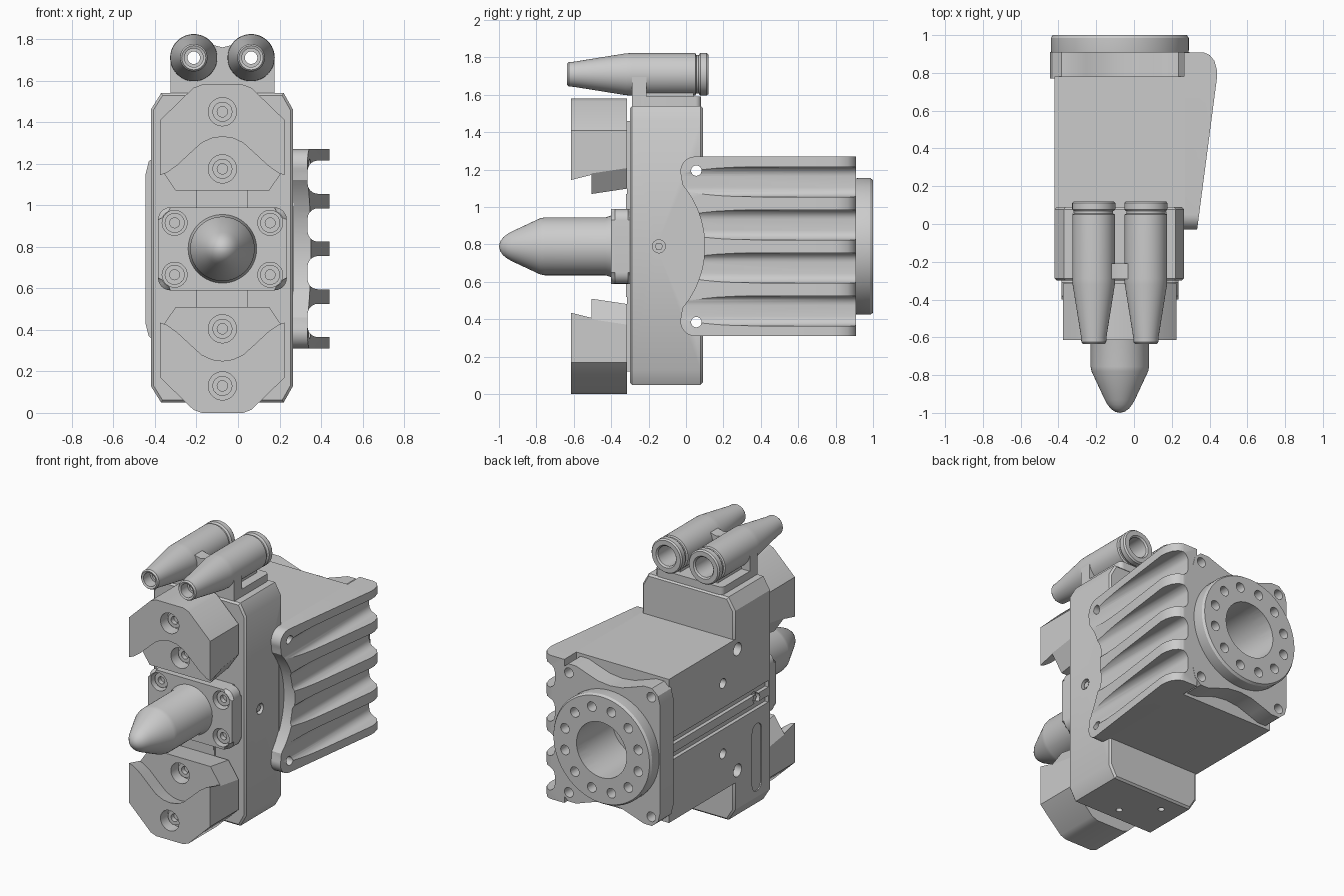
import bpy, bmesh, math

if "Cube" in bpy.data.objects:
    bpy.data.objects.remove(bpy.data.objects["Cube"])

CX, CZ = -0.075, 0.79          # axis of the gripper


def finish(name, bm):
    bmesh.ops.recalc_face_normals(bm, faces=bm.faces)
    me = bpy.data.meshes.new(name)
    bm.to_mesh(me)
    bm.free()
    ob = bpy.data.objects.new(name, me)
    bpy.context.collection.objects.link(ob)
    return ob


def prism(name, pts, axis, a, b, bevel=0.0):
    """Extrude a 2D outline along an axis from a to b."""
    place = {'x': lambda p, t: (t, p[0], p[1]),
             'y': lambda p, t: (p[0], t, p[1]),
             'z': lambda p, t: (p[0], p[1], t)}[axis]
    bm = bmesh.new()
    lo = [bm.verts.new(place(p, a)) for p in pts]
    hi = [bm.verts.new(place(p, b)) for p in pts]
    caps = [bm.faces.new(lo), bm.faces.new(hi)]
    n = len(pts)
    for i in range(n):
        j = (i + 1) % n
        bm.faces.new((lo[i], lo[j], hi[j], hi[i]))
    if bevel:
        edges = [e for f in caps for e in f.edges]
        bmesh.ops.bevel(bm, geom=edges, offset=bevel, segments=1, affect='EDGES')
    return finish(name, bm)


def arc(cx, cy, r, a0, a1, n):
    return [(cx + r * math.cos(math.radians(a0 + (a1 - a0) * i / n)),
             cy + r * math.sin(math.radians(a0 + (a1 - a0) * i / n))) for i in range(n + 1)]


def circle(cx, cy, r, n=32):
    return arc(cx, cy, r, 0, 360, n)[:-1]


def rect(x0, x1, y0, y1, r=0.0, n=6):
    if not r:
        return [(x0, y0), (x1, y0), (x1, y1), (x0, y1)]
    return (arc(x1 - r, y1 - r, r, 0, 90, n) + arc(x0 + r, y1 - r, r, 90, 180, n)
            + arc(x0 + r, y0 + r, r, 180, 270, n) + arc(x1 - r, y0 + r, r, 270, 360, n))


def lathe(name, prof, cx, cz, n=48, closed=False):
    """Revolve (radius, y) points about a y-parallel axis."""
    bm = bmesh.new()
    rings = [[bm.verts.new((cx + r * math.cos(2 * math.pi * k / n), y,
                            cz + r * math.sin(2 * math.pi * k / n))) for k in range(n)]
             for r, y in prof]
    for i in range(len(prof) - (0 if closed else 1)):
        p, q = rings[i], rings[(i + 1) % len(prof)]
        for k in range(n):
            m = (k + 1) % n
            bm.faces.new((p[k], p[m], q[m], q[k]))
    bmesh.ops.remove_doubles(bm, verts=bm.verts, dist=1e-5)
    return finish(name, bm)


def boolean(target, tool, op='DIFFERENCE'):
    mod = target.modifiers.new('bool', 'BOOLEAN')
    mod.operation, mod.solver, mod.object = op, 'EXACT', tool
    bpy.context.view_layer.objects.active = target
    bpy.ops.object.modifier_apply(modifier=mod.name)
    bpy.data.objects.remove(tool)


def cut(target, pts, axis, a, b):
    boolean(target, prism('cutter', pts, axis, a, b))


# Main body, with the motor-like housing behind it
body = prism('gripper_body', [(-.42, .13), (-.37, .05), (.22, .05), (.265, .13), (.265, 1.46),
                              (.22, 1.54), (-.37, 1.54), (-.42, 1.46)], 'y', -.3, .09, .012)
boolean(body, prism('housing', rect(-.42, .27, .31, 1.27), 'y', .05, .78), 'UNION')
for s in (-1, 1):
    cut(body, circle(.055, CZ + s * .405, .028), 'x', -.6, .6)            # cross holes
    cut(body, circle(.055, CZ + s * .405, .042), 'x', -.6, -.37)
    cut(body, circle(.21, CZ + s * .235, .032), 'x', -.6, -.35)           # ports
    z = CZ + s * .05
    cut(body, rect(-.27, .9, z - .022, z + .022), 'x', -.6, -.395)        # sensor grooves
    cut(body, circle(-.145, CZ, .035, 24), 'x', s * .6 + CX, s * .315 + CX)
cut(body, rect(-.2, -.1, .17, .62, .049), 'x', -.6, -.412)                # label recess
for x, y in ((-.05, -.2), (-.24, -.03)):
    cut(body, circle(x, y, .02, 20), 'z', -.1, .12)
for s in (-1, 1):
    prism('side_plug', circle(-.145, CZ, .022, 6), 'x', CX + s * .30, CX + s * .33)

# Rear flange with scooped top and bottom edges
q = [(.37, .36), (.355, .42), (.31, .46), (.25, .46), (.18, .435), (.09, .405)]
half = q + [(0, .395)] + [(-x, z) for x, z in reversed(q)]
outline = half + [(-x, -z) for x, z in half]
flange = prism('rear_flange', [(CX + x, CZ + z) for x, z in outline], 'y', .77, .91)
for sx in (-1, 1):
    for sz in (-1, 1):
        cut(flange, circle(CX + sx * .305, CZ + sz * .4, .032), 'y', .82, 1.1)

# Output disc with bolt circle and centre bore
disc = lathe('output_disc', [(0, .89), (.36, .89), (.365, .92), (.365, .985), (.355, 1.0), (0, 1.0)],
             CX, CZ, 72)
for k in range(12):
    a = math.radians(15 + 30 * k)
    cut(disc, circle(CX + .28 * math.cos(a), CZ + .28 * math.sin(a), .032, 20), 'y', .93, 1.1)
for part in (disc, flange, body):
    cut(part, circle(CX, CZ, .185, 48), 'y', .62, 1.1)

# Finned cooling plate: side outline crossed with a tapering plan outline
lobe = arc(.05, 1.19, .08, 90, 200, 10)
side = ([(.91, 1.27)] + lobe + arc(-.414, CZ, .514, 40, -40, 24)
        + [(y, 2 * CZ - z) for y, z in reversed(lobe)] + [(.91, .31)])
fins = prism('cooling_fins', side, 'x', .2, .6)
plan = [(.265, -.1), (.325, -.1), (.44, .78), (.438, .82), (.425, .865), (.4, .895), (.37, .908),
        (.265, .908)]
boolean(fins, prism('plan', plan, 'z', .1, 1.5), 'INTERSECT')
for dz in (-.345, -.115, .115, .345):
    cut(fins, rect(.335, .7, CZ + dz - .08, CZ + dz + .08, .05), 'y', -.3, 1.2)
for s in (-1, 1):
    cut(fins, circle(.055, CZ + s * .405, .028), 'x', .1, .6)

# Slide rail behind the jaws
prism('slide_rail', rect(-.2, .045, .12, 1.46), 'y', -.315, -.28)
prism('slide_rail_cover', rect(-.195, .042, .52, 1.07), 'y', -.32, -.29)

# Upper and lower jaws, mirrored about the axis
crown = [(-.3, .62), (-.14, .775), (-.1, .79), (.1, .79), (.14, .775), (.3, .62)]
wave = [(.3, .355), (.27, .365), (.22, .40), (.15, .465), (.1, .51), (.05, .533)]
wave = wave + [(0, .54)] + [(-x, z) for x, z in reversed(wave)]
step = [(.3, .39), (.225, .28), (-.225, .28), (-.3, .39)]


def layer(lower, a, b, slope, s):
    ob = prism('jaw', [(CX + x, CZ + s * z) for x, z in crown + lower], 'y', a, b)
    for v in ob.data.vertices:                       # slanted gripping edge
        if abs(v.co.z - CZ) < .57:
            v.co.z += s * slope * (v.co.y - a)
    return ob


for s, name in ((1, 'upper_jaw'), (-1, 'lower_jaw')):
    jaw = layer(wave, -.615, -.505, .25, s)
    boolean(jaw, layer(step, -.505, -.315, .15, s), 'UNION')
    jaw.name = name
    for dz, face in ((.66, -.615), (.385, -.505)):
        z = CZ + s * dz
        cut(jaw, circle(CX, z, .068), 'y', face - .3, face + .08)
        lathe('jaw_screw', [(0, face + .1), (.048, face + .1), (.048, face + .05), (.025, face + .05),
                            (.025, face + .09), (0, face + .09)], CX, z, 24)

# Centre plate with four screws
plate = prism('centre_plate', rect(CX - .31, CX + .31, CZ - .2, CZ + .2, .06), 'y', -.40, -.29, .02)
for sx in (-1, 1):
    for sz in (-1, 1):
        x, z = CX + sx * .23, CZ + sz * .125
        cut(plate, circle(x, z, .06), 'y', -.6, -.34)
        lathe('plate_screw', [(0, -.33), (.048, -.33), (.048, -.375), (.024, -.375),
                              (.024, -.345), (0, -.345)], x, z, 24)

# Locating pin with rounded nose
lathe('locating_pin', [(0, -.35), (.165, -.35), (.165, -.40), (.155, -.43), (.155, -.755),
                       (.15, -.78), (.08, -.93), (.066, -.955), (.048, -.978), (.025, -.994), (0, -1.0)],
      CX, CZ, 64)

# Twin hose fittings on a saddle
tube = [(.045, -.63), (.058, -.635), (.066, -.625), (.067, -.6), (.112, -.32), (.113, -.29), (.113, .05),
        (.103, .055), (.103, .068), (.108, .07), (.114, .078), (.114, .11), (.106, .12), (.075, .12),
        (.066, .11), (.066, -.1), (.03, -.1), (.03, -.56), (.045, -.56)]
for i, x in enumerate((CX - .138, CX + .138)):
    lathe('hose_fitting_%d' % (i + 1), tube, x, 1.71, 48, True)
prism('saddle_base', rect(CX - .25, CX + .25, -.27, .08, .03), 'z', 1.53, 1.59)
saddle = prism('saddle_block', [(CX - .25, 1.54), (CX + .25, 1.54), (CX + .25, 1.72), (CX + .138, 1.8),
                                (CX + .06, 1.775), (CX, 1.76), (CX - .06, 1.775), (CX - .138, 1.8),
                                (CX - .25, 1.72)], 'y', -.29, -.21)
for x in (CX - .138, CX + .138):
    cut(saddle, circle(x, 1.71, .1), 'y', -.5, 0)
    prism('saddle_rib', rect(x - .05, x + .05, 1.57, 1.62), 'y', -.22, .04)

# Smooth curved surfaces, keep edges sharp
bpy.ops.object.select_all(action='SELECT')
bpy.context.view_layer.objects.active = body
bpy.ops.object.shade_smooth_by_angle()
